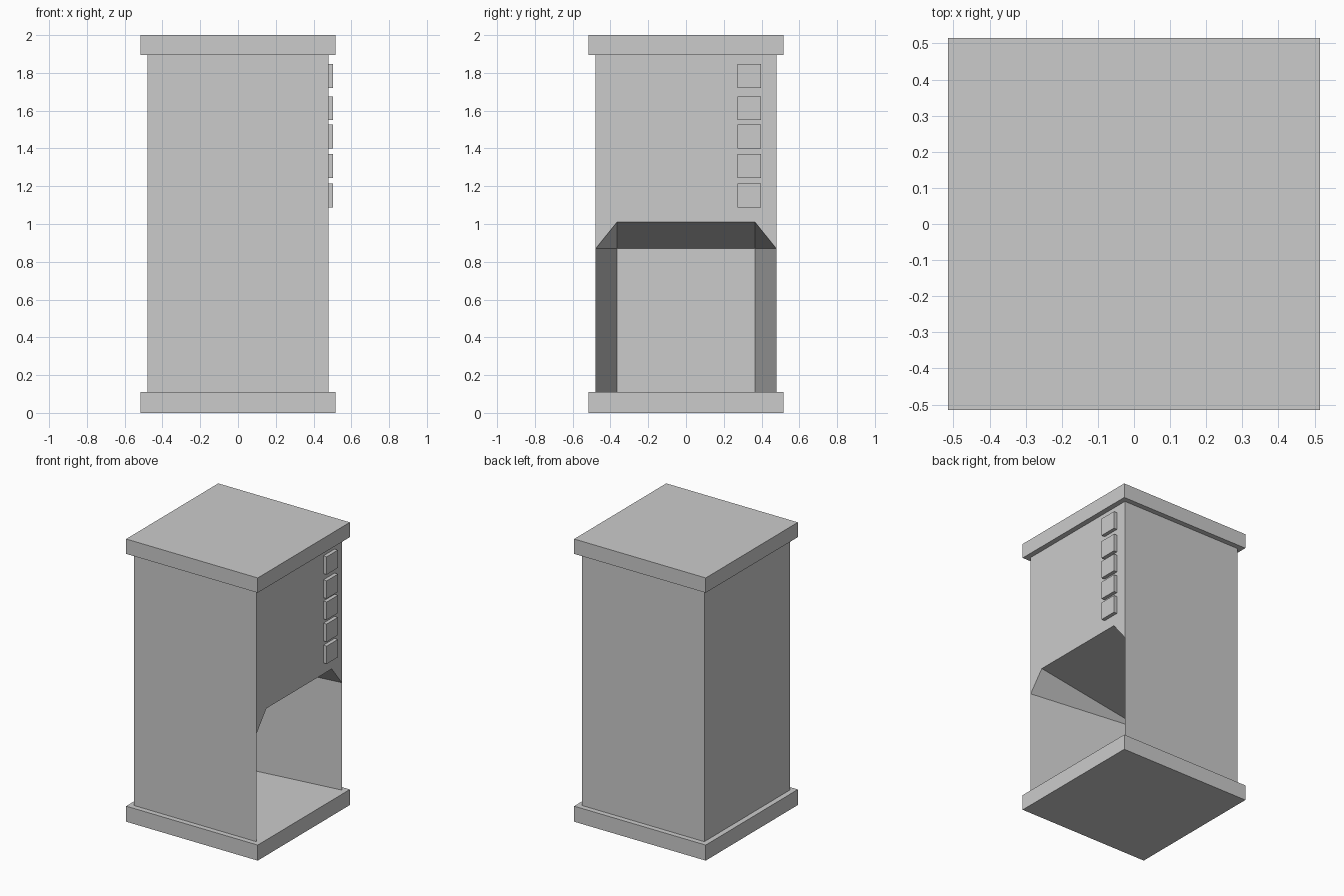
import bpy, bmesh

if "Cube" in bpy.data.objects:
    bpy.data.objects.remove(bpy.data.objects["Cube"])


def link(name, bm):
    mesh = bpy.data.meshes.new(name)
    bm.to_mesh(mesh)
    bm.free()
    obj = bpy.data.objects.new(name, mesh)
    bpy.context.collection.objects.link(obj)
    return obj


def box(name, x, y, z):
    """Box from three (min, max) ranges."""
    bm = bmesh.new()
    bmesh.ops.create_cube(bm, size=1)
    for v in bm.verts:
        v.co = [r[0] if c < 0 else r[1] for c, r in zip(v.co, (x, y, z))]
    return link(name, bm)


W = 0.478                 # body half width
IN = 0.365                # half width of the recess back wall and top edge
BACK = -0.40              # depth of the recess
Z0, Z1 = 0.11, 1.895      # body bottom and top
LOW, HIGH = 0.87, 1.01    # recess height at the back and at the front

# Base and lid slabs
SLAB = (-0.515, 0.515)
box("base_slab", SLAB, SLAB, (0, Z0))
box("top_slab", SLAB, SLAB, (Z1, 2))

# Cabinet body with a tapering recess open on the right side
bm = bmesh.new()


def side_points(s):
    pts = {
        "left_low": (-W, s * W, Z0), "left_top": (-W, s * W, Z1),
        "edge_low": (W, s * W, Z0), "edge_mid": (W, s * W, LOW), "edge_top": (W, s * W, Z1),
        "arch": (W, s * IN, HIGH),
        "in_low": (BACK, s * IN, Z0), "in_top": (BACK, s * IN, LOW),
    }
    return {k: bm.verts.new(p) for k, p in pts.items()}


f, b = side_points(-1), side_points(1)
for p in (f, b):
    for names in (("left_low", "edge_low", "edge_mid", "edge_top", "left_top"),  # outer wall
                  ("edge_low", "in_low", "in_top", "edge_mid"),                  # recess wall
                  ("edge_mid", "in_top", "arch")):                               # recess corner
        bm.faces.new([p[n] for n in names])
for chain in (("left_low", "left_top"), ("left_top", "edge_top"),
              ("edge_top", "edge_mid", "arch"), ("arch", "in_top"),
              ("in_top", "in_low"), ("in_low", "edge_low", "left_low")):
    bm.faces.new([f[n] for n in chain] + [b[n] for n in reversed(chain)])
bmesh.ops.recalc_face_normals(bm, faces=bm.faces[:])
link("cabinet_body", bm)

# Column of square buttons on the right side
for i, z in enumerate((1.151, 1.307, 1.463, 1.613, 1.783)):
    box(f"button_{i + 1}", (W - 0.002, 0.504), (0.272, 0.398), (z - 0.063, z + 0.063))
